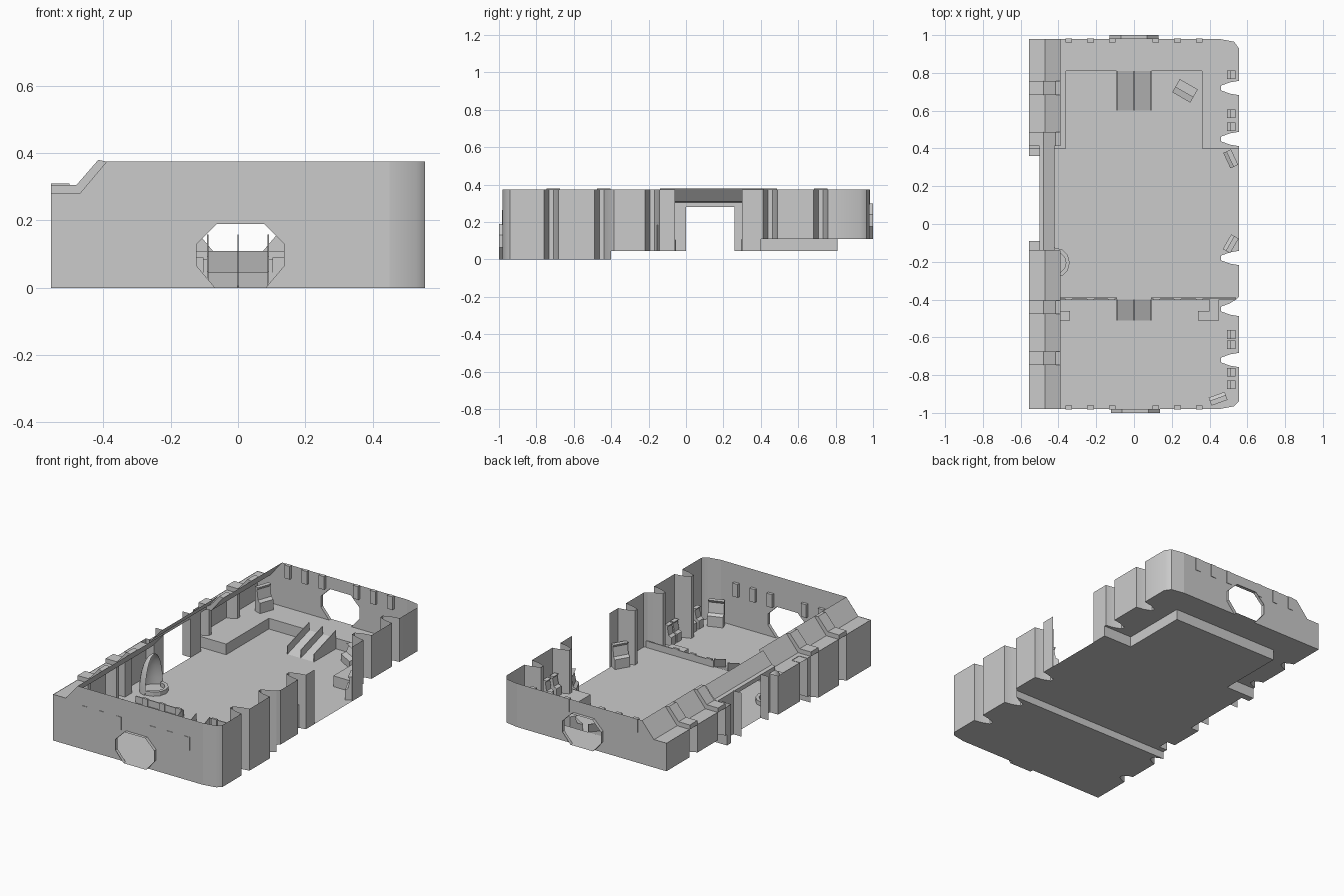
import bpy, math
from mathutils import Matrix, Vector

if "Cube" in bpy.data.objects:
    bpy.data.objects.remove(bpy.data.objects["Cube"])

ZF, ZM, ZB, TOP = 0.0, 0.045, 0.11, 0.375   # three floor levels, wall top


def make(name, verts, faces, smooth=False):
    me = bpy.data.meshes.new(name)
    me.from_pydata(verts, [], faces)
    me.update()
    ob = bpy.data.objects.new(name, me)
    bpy.context.collection.objects.link(ob)
    if smooth:
        bpy.context.view_layer.objects.active = ob
        ob.select_set(True)
        bpy.ops.object.shade_smooth_by_angle(angle=math.radians(40))
        ob.select_set(False)
    return ob


def floor(name, pts, z):
    return make(name, [(x, y, z) for x, y in pts], [list(range(len(pts)))])


def wall(name, path, z0, z1):
    n = len(path)
    v = [(x, y, z) for z in (z0, z1) for x, y in path]
    return make(name, v, [(i, i + 1, n + i + 1, n + i) for i in range(n - 1)], True)


def prism(name, poly, a, b, axis):
    """Closed prism: axis 'x' takes (y,z) points, axis 'y' takes (x,z)."""
    n = len(poly)
    f = (lambda p, t: (t, p[0], p[1])) if axis == 'x' else (lambda p, t: (p[0], t, p[1]))
    v = [f(p, a) for p in poly] + [f(p, b) for p in poly]
    faces = [(i, (i + 1) % n, n + (i + 1) % n, n + i) for i in range(n)]
    return make(name, v, faces + [list(range(n))[::-1], list(range(n, 2 * n))])


def box(name, x0, x1, y0, y1, z0, z1):
    return prism(name, [(x0, z0), (x1, z0), (x1, z1), (x0, z1)], y0, y1, 'y')


def notch(c, side=1, depth=0.46):
    """Rounded pier between two bays of a side wall."""
    m = (0.555 + depth) / 2
    return [(side * x, c + d) for x, d in
            ((.555, -.038), (m, -.03), (depth, -.012), (depth, .012), (m, .03), (.555, .038))]


# Plan outlines of both side walls, front to back
r_front = [(.45, -.98), (.53, -.965), (.555, -.94)] + notch(-.72) + notch(-.45)[:5] + [(.54, -.40)]
r_mid = [(.54, -.40), (.555, -.385)] + notch(-.18) + [(.555, -.06)]
r_mid2 = [(.555, .30), (.555, .40)]
r_back = [(.555, .40)] + notch(.45) + notch(.72) + [(.555, .93), (.53, .965), (.45, .98)]
l_front = [(-.555, -.98)] + notch(-.71, -1, .5) + notch(-.44, -1, .5) + [(-.555, -.40)]
l_mid = [(-.555, -.40), (-.555, -.37), (-.5, -.37), (-.5, -.30), (-.555, -.30),
         (-.555, -.09), (-.5, -.09), (-.5, 0), (-.555, 0)]
l_mid2 = [(-.555, .26), (-.5, .26), (-.5, .36), (-.555, .36), (-.555, .40)]
l_back = [(-.555, .40)] + notch(.45, -1, .5) + notch(.72, -1, .5) + [(-.555, .98)]

for nm, p, z in (("front", r_front, ZF), ("middle", r_mid, ZM), ("middle_rear", r_mid2, ZM), ("back", r_back, ZB)):
    wall("right_wall_" + nm, p, z, TOP)
for nm, p, z in (("front", l_front, ZF), ("middle", l_mid, ZM), ("middle_rear", l_mid2, ZM), ("back", l_back, ZB)):
    wall("left_wall_" + nm, p, z, .28)

# Floors on three levels
door = [(-.5, 0), (-.5, .26)]
floor("front_floor", r_front + l_front[::-1], ZF)
floor("middle_floor", r_mid + r_mid2 + [(.36, .40), (.36, .81), (-.36, .81), (-.36, .40)]
      + l_mid2[:0:-1] + door[::-1] + l_mid[-3::-1], ZM)
floor("back_floor", r_back + l_back[::-1] + [(-.36, .40), (-.36, .81), (.36, .81), (.36, .40)], ZB)
wall("back_riser", [(-.555, .40), (-.36, .40), (-.36, .81), (.36, .81), (.36, .40), (.555, .40)], ZM, ZB)
wall("front_riser", [(-.555, -.40), (.54, -.40)], ZF, ZM)


# End walls with eight-sided gateways, frames and panel rows
def gate(cx, z, s=1.0):
    return [(cx - .075 * s, z), (cx - .13 * s, z + .065), (cx - .13 * s, z + .13), (cx - .07 * s, z + .19),
            (cx + .07 * s, z + .19), (cx + .13 * s, z + .13), (cx + .13 * s, z + .065), (cx + .075 * s, z)]


for nm, y, z, cx, out in (("front", -.98, ZF, .007, -1), ("back", .98, ZB, 0, 1)):
    g = gate(cx, z)
    outline = [(-.555, z)] + g + [(.45, z), (.45, TOP), (-.39, TOP), (-.47, .28), (-.555, .28)]
    make(nm + "_wall", [(a, y, b) for a, b in outline], [list(range(len(outline)))])
    v = [(a, yy, b) for yy in (y, y + out * .02) for a, b in g]
    make(nm + "_gate_frame", v, [(i, (i + 1) % 8, 8 + (i + 1) % 8, 8 + i) for i in range(8)])
    for k in (-.345, -.23, -.115, .115, .23, .345):
        yi = y - out * .018
        box(nm + "_wall_panel", k - .018, k + .018, min(yi, y + out * .003), max(yi, y + out * .003),
            z + .185, z + .265)

# Left sloping roof: low bays, raised ribs, high middle run
low = [(-.555, .278), (-.47, .278), (-.39, .375)]
for a, b in ((-.98, -.745), (-.675, -.475), (-.405, -.14), (.485, .685), (.755, .98)):
    make("bay_roof", [(x, y, z) for y in (a, b) for x, z in low], [(0, 1, 4, 3), (1, 2, 5, 4)])
rib = low + [(-.415, .38), (-.48, .305), (-.555, .305)]
for c in (-.71, -.44, .45, .72):
    prism("roof_rib", rib, c - .036, c + .036, 'y')
mid = [(-.5, .28), (-.5, .305), (-.48, .31), (-.42, .38)]
make("middle_roof", [(x, y, z) for y in (-.14, .415) for x, z in mid],
     [(i, i + 1, i + 5, i + 4) for i in range(3)])
# Projecting doorway sides reach the roof
for y in (0, .26):
    make("door_jamb", [(-.555, y, ZM), (-.5, y, ZM), (-.5, y, .31), (-.555, y, .31)], [(0, 1, 2, 3)])


# Ramps with slanted rails
def stairs(name, y0, y1, z0, z1):
    prism(name + "_ramp", [(y0, z0), (y1, z0), (y1, z1)], -.09, .09, 'x')
    for x in (-.09, 0, .09):
        prism(name + "_rail", [(y0, z0), (y1, z1), (y1, z1 + .048), (y0, z0 + .048)],
              x - .002, x + .002, 'x')


stairs("back_stairs", .60, .81, ZM, ZB)
stairs("front_stairs", -.51, -.40, ZF, ZM)

# Low balustrade above the front level, with posts and end blocks
for s, end in ((-1, .41), (1, .54)):
    a, b = sorted((s * .09, s * end))
    box("balustrade", a, b, -.396, -.39, ZM, .085)
    for k in (.12, .23, .345):
        box("balustrade_post", s * k - .018, s * k + .018, -.403, -.39, ZM, .09)
    a, b = sorted((s * .34, s * (.45 if s > 0 else .40)))
    box("low_bench", a, b, -.51, -.46, ZF, .045)
    a, b = sorted((s * .40, s * .45))
    box("bench_side", a, b, -.46, -.40, ZF, .045)

# Arched niche in the left wall with a curb in front
N, M = 12, 8
v, f = [], []
for j in range(M + 1):
    e = math.pi / 2 * j / M
    for i in range(N + 1):
        t = math.pi / 2 + math.pi * i / N
        v.append((-.42 + .08 * math.cos(t) * math.cos(e), -.205 + .085 * math.sin(t) * math.cos(e),
                  ZM + .22 * math.sin(e)))
for j in range(M):
    for i in range(N):
        a = j * (N + 1) + i
        f.append((a, a + 1, a + N + 2, a + N + 1))
make("niche_shell", v, f, True)
v = []
for r, z in ((.08, ZM), (.08, .07), (.06, .07), (.06, ZM)):
    for i in range(7):
        t = -math.pi / 2 + math.pi * i / 6
        v.append((-.42 + r * math.cos(t), -.205 + r * math.sin(t), z))
make("niche_curb", v, [(k * 7 + i, k * 7 + i + 1, k * 7 + i + 8, k * 7 + i + 7)
                       for k in range(3) for i in range(6)])


# Upright cabinets: local +y is the front
def cabinet(name, x, y, z, deg, w, d, h):
    prof = [(-d / 2, 0), (d / 2, 0), (d / 2, h * .42), (.1 * d, h * .5), (-.1 * d, h * .9), (.1 * d, h), (-d / 2, h)]
    ob = prism(name, prof, -w / 2, w / 2, 'x')
    ob.data.transform(Matrix.Translation(Vector((x, y, z))) @ Matrix.Rotation(math.radians(deg), 4, 'Z'))


cabinet("standing_cabinet", .445, -.925, ZF, 20, .09, .045, .15)
cabinet("standing_cabinet", .512, -.105, ZM, 60, .09, .045, .14)
cabinet("standing_cabinet", .512, .345, ZM, 115, .09, .045, .14)
cabinet("loose_cabinet", .27, .705, ZM, 150, .11, .08, .10)
cabinet("standing_cabinet", -.44, .88, ZB, -110, .09, .045, .15)
for y, z in ((.79, ZB), (.585, ZB), (.515, ZB), (-.585, ZF), (-.64, ZF), (-.785, ZF), (-.85, ZF)):
    cabinet("bay_cabinet", .515, y, z, 90, .045, .045, .12)
